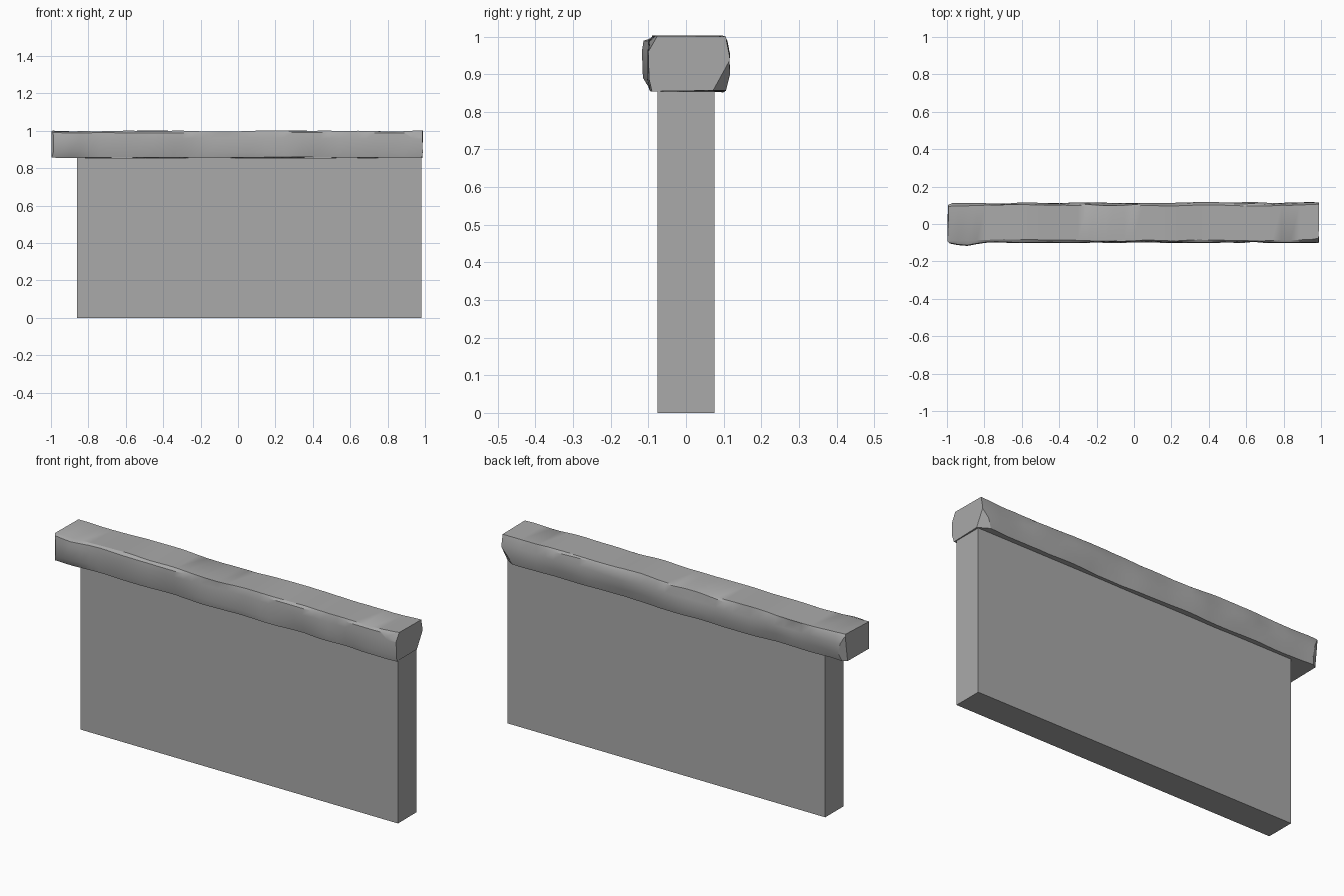
import bpy, bmesh, math, random
from mathutils import Vector, noise

random.seed(4)
if "Cube" in bpy.data.objects:
    bpy.data.objects.remove(bpy.data.objects["Cube"], do_unlink=True)

stone = bpy.data.materials.new("grey stone")
stone.use_nodes = True
stone.diffuse_color = (0.4, 0.4, 0.4, 1)
stone.node_tree.nodes["Principled BSDF"].inputs["Base Color"].default_value = (0.4, 0.4, 0.4, 1)


def add_object(name, bm):
    bmesh.ops.recalc_face_normals(bm, faces=bm.faces[:])
    mesh = bpy.data.meshes.new(name)
    bm.to_mesh(mesh)
    bm.free()
    mesh.materials.append(stone)
    obj = bpy.data.objects.new(name, mesh)
    bpy.context.collection.objects.link(obj)
    return obj


def wobble(x, seed, size):
    return size * noise.noise(Vector((x * 5, seed * 7.3, 0.4)))


# Plain wall slab
bm = bmesh.new()
bmesh.ops.create_cube(bm, size=1)
for v in bm.verts:
    v.co = (0.06 + v.co.x * 1.84, v.co.y * 0.152, 0.427 + v.co.z * 0.854)
add_object("wall_panel", bm)

# Rough-hewn coping beam, lofted through worn cross-sections
section = [(-0.092, 0.856), (-0.099, 0.89), (-0.1, 0.96), (-0.096, 0.99), (-0.088, 0.998),
           (0.098, 0.999), (0.106, 0.99), (0.114, 0.95), (0.112, 0.9), (0.1, 0.855)]
stations = 40
bm = bmesh.new()
rings = []
for i in range(stations + 1):
    t = i / stations
    x = -0.99 + 1.975 * t
    ring = []
    for j, (y, z) in enumerate(section):
        y += wobble(x, j // 2, 0.012) + random.uniform(-0.001, 0.001)
        z += wobble(x, j + 20, 0.007 if 0 < j < 9 else 0.005)
        y = max(-0.102, min(0.117, y))
        z = max(0.85, min(1.003, z))
        # Swelling of the front face near the right end
        if j in (1, 2, 3):
            y -= 0.016 * math.exp(-((x + 0.9) / 0.07) ** 2)
        ring.append(bm.verts.new((x, y, z)))
    rings.append(ring)
n = len(section)
for a, b in zip(rings, rings[1:]):
    for j in range(n):
        k = (j + 1) % n
        bm.faces.new((a[j], a[k], b[k], b[j]))
bm.faces.new(rings[0])
bm.faces.new(rings[-1])

# Uneven, slightly tilted ends
for v in rings[0]:
    v.co.x += 0.07 * (v.co.y - 0.1) * (v.co.z - 0.85) - random.uniform(0, 0.008)
for v in rings[-1]:
    v.co.x += random.uniform(-0.004, 0.004)

# Chipped corners: (point on the chip plane, outward direction)
chips = [((0.985, 0.08, 0.87), (0.5, 0.8, -0.45)),
         ((0.93, -0.1, 0.975), (0.12, -0.8, 0.45)),
         ((-0.96, 0.112, 0.9), (-0.5, 0.8, -0.1)),
         ((-0.985, -0.105, 0.9), (-0.7, -0.6, 0))]
for point, normal in chips:
    cut = bmesh.ops.bisect_plane(bm, geom=bm.verts[:] + bm.edges[:] + bm.faces[:],
                                 plane_co=point, plane_no=normal, clear_outer=True)
    rim = [e for e in cut["geom_cut"] if isinstance(e, bmesh.types.BMEdge)]
    if rim:
        bmesh.ops.holes_fill(bm, edges=rim, sides=0)

coping = add_object("coping_beam", bm)
bpy.ops.object.select_all(action="DESELECT")
coping.select_set(True)
bpy.context.view_layer.objects.active = coping
bpy.ops.object.shade_smooth_by_angle(angle=math.radians(30))
